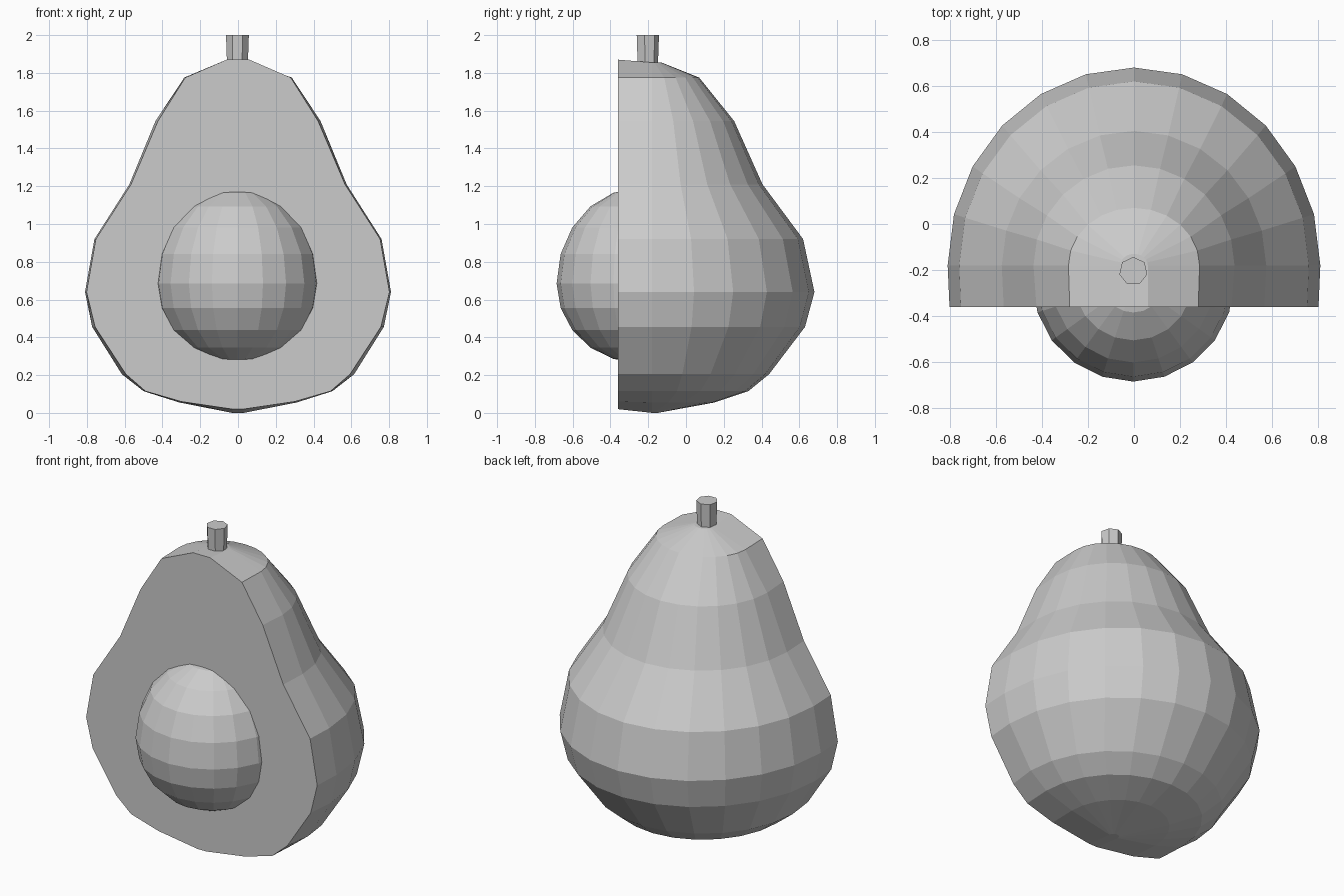
import bpy, bmesh
from math import sin, cos, pi
from mathutils import Vector

if "Cube" in bpy.data.objects:
    bpy.data.objects.remove(bpy.data.objects["Cube"])

CUT = -0.36      # y of the flat cut face
AXIS = -0.18     # y of the fruit's axis
SEG = 12         # facets round the half body


def finish(bm, name):
    bmesh.ops.recalc_face_normals(bm, faces=bm.faces[:])
    mesh = bpy.data.meshes.new(name)
    bm.to_mesh(mesh)
    bm.free()
    obj = bpy.data.objects.new(name, mesh)
    bpy.context.collection.objects.link(obj)
    return obj


def bridge(bm, a, b):
    for i in range(len(a) - 1):
        bm.faces.new((a[i], a[i + 1], b[i + 1], b[i]))


# Half fruit: z, half width, depth behind axis, front narrowing, front lift
profile = [
    (0.00, 0.03, 0.03, 1.0, 0.02),
    (0.055, 0.31, 0.33, 0.97, 0.005),
    (0.115, 0.50, 0.51, 0.98, 0.0),
    (0.205, 0.615, 0.62, 0.965, 0.0),
    (0.455, 0.772, 0.81, 0.98, 0.0),
    (0.64, 0.81, 0.86, 0.99, 0.0),
    (0.92, 0.76, 0.80, 0.99, 0.0),
    (1.21, 0.575, 0.585, 0.985, 0.0),
    (1.545, 0.437, 0.435, 0.97, 0.0),
    (1.775, 0.285, 0.25, 0.98, 0.0),
    (1.855, 0.06, 0.05, 1.0, 0.015),
]
bm = bmesh.new()
rings = []
for z, rx, ry, front, lift in profile:
    pts = [(rx * front, CUT, z + lift)]
    pts += [(rx * cos(pi * i / SEG), AXIS + ry * sin(pi * i / SEG), z)
            for i in range(SEG + 1)]
    pts += [(-rx * front, CUT, z + lift)]
    rings.append([bm.verts.new(p) for p in pts])
for a, b in zip(rings, rings[1:]):
    bridge(bm, a, b)
bm.faces.new(rings[0])
bm.faces.new(rings[-1])
# flat cut face
bm.faces.new([r[0] for r in rings] + [r[-1] for r in reversed(rings)])
finish(bm, "fruit_half")

# Egg-shaped stone, trimmed where it meets the cut face
bm = bmesh.new()
bmesh.ops.create_uvsphere(bm, u_segments=20, v_segments=10, radius=1)
for v in bm.verts:
    rz = 0.505 if v.co.z > 0 else 0.42
    v.co = Vector((v.co.x * 0.438 - 0.003, v.co.y * 0.435 - 0.25,
                   v.co.z * rz + 0.685))
bmesh.ops.bisect_plane(bm, geom=bm.verts[:] + bm.edges[:] + bm.faces[:],
                       plane_co=(0, CUT, 0), plane_no=(0, 1, 0),
                       clear_outer=True)
finish(bm, "stone")

# Stalk
bm = bmesh.new()
bmesh.ops.create_cone(bm, cap_ends=True, segments=7, radius1=0.056,
                      radius2=0.062, depth=0.17)
bmesh.ops.translate(bm, verts=bm.verts[:], vec=(-0.003, -0.205, 1.915))
finish(bm, "stalk")
